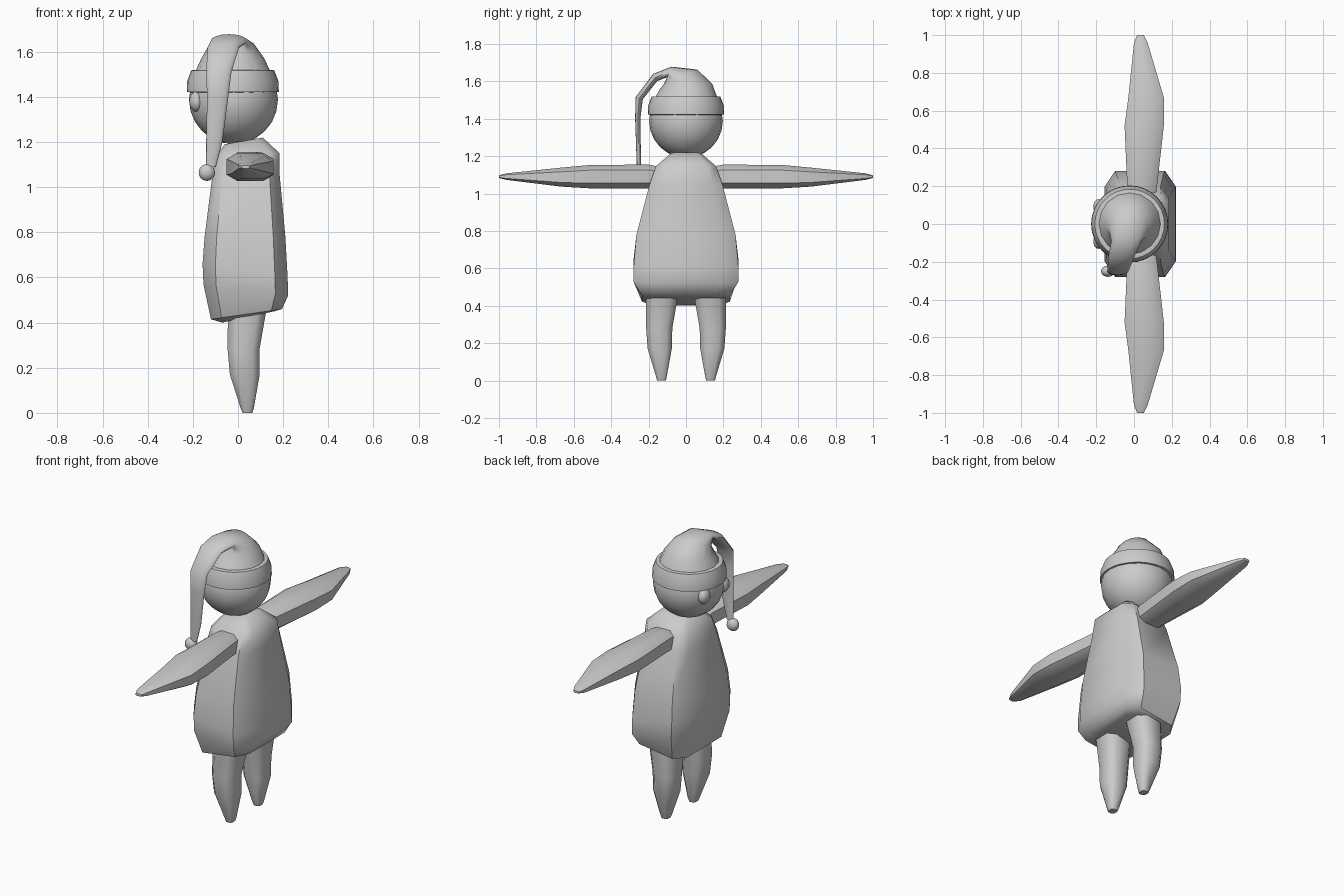
import bpy, bmesh
from math import cos, sin, pi
from mathutils import Vector

if "Cube" in bpy.data.objects:
    bpy.data.objects.remove(bpy.data.objects["Cube"])

def finish(obj, angle=50, mirror=False):
    bpy.ops.object.select_all(action='DESELECT')
    obj.select_set(True)
    bpy.context.view_layer.objects.active = obj
    bpy.ops.object.shade_smooth_by_angle(angle=angle * pi / 180)
    if mirror:
        m = obj.modifiers.new("Mirror", 'MIRROR')
        m.use_axis = (False, True, False)
    return obj

def loft(name, rings, angle=50, mirror=False):
    """Skin a list of equal-length point rings and cap both ends."""
    bm = bmesh.new()
    loops = [[bm.verts.new(p) for p in r] for r in rings]
    n = len(loops[0])
    for a, b in zip(loops, loops[1:]):
        for i in range(n):
            j = (i + 1) % n
            bm.faces.new((a[i], a[j], b[j], b[i]))
    bm.faces.new(loops[0])
    bm.faces.new(loops[-1])
    bmesh.ops.recalc_face_normals(bm, faces=bm.faces)
    me = bpy.data.meshes.new(name)
    bm.to_mesh(me)
    bm.free()
    obj = bpy.data.objects.new(name, me)
    bpy.context.collection.objects.link(obj)
    return finish(obj, angle, mirror)

def octagon(a0, a1, b0, b1, cut):
    """Chamfered rectangle; cut is the share of each side removed per corner."""
    ca, cb = (a1 - a0) * cut, (b1 - b0) * cut
    return [(a0 + ca, b0), (a1 - ca, b0), (a1, b0 + cb), (a1, b1 - cb),
            (a1 - ca, b1), (a0 + ca, b1), (a0, b1 - cb), (a0, b0 + cb)]

def ellipsoid(name, loc, size, seg=20, rings=12, mirror=False):
    bm = bmesh.new()
    bmesh.ops.create_uvsphere(bm, u_segments=seg, v_segments=rings, radius=1)
    for v in bm.verts:
        v.co = Vector(loc) + v.co * Vector(size)
    me = bpy.data.meshes.new(name)
    bm.to_mesh(me)
    bm.free()
    obj = bpy.data.objects.new(name, me)
    bpy.context.collection.objects.link(obj)
    return finish(obj, 60, mirror)

# Body: x front, x back, half width, z front, z back
body = []
for xf, xb, w, zf, zb in [(-.07, .16, .19, .40, .45), (-.12, .195, .235, .415, .46),
                          (-.153, .222, .28, .57, .52), (-.157, .22, .28, .66, .60),
                          (-.148, .21, .265, .78, .78), (-.115, .185, .195, 1.04, 1.05),
                          (-.10, .185, .16, 1.13, 1.15), (-.06, .11, .08, 1.19, 1.22)]:
    body.append([(x, y, zf + (zb - zf) * (x - xf) / (xb - xf))
                 for x, y in octagon(xf, xb, -w, w, .15)])
loft("body", body)

# Arms: y, x range, z range
arm = []
for y, x0, x1, z0, z1 in [(.13, -.03, .11, 1.035, 1.14), (.2, -.036, .122, 1.028, 1.155),
                          (.52, -.05, .158, 1.028, 1.152), (.67, -.03, .158, 1.037, 1.138),
                          (.96, .0, .072, 1.073, 1.108), (1.0, .016, .052, 1.083, 1.097)]:
    arm.append([(x, y, z) for x, z in octagon(x0, x1, z0, z1, .22)])
loft("arm", arm, mirror=True)

# Legs: z, x range, y range
leg = []
for z, x0, x1, y0, y1 in [(.52, -.045, .14, .04, .215), (.44, -.045, .123, .045, .213),
                          (.28, -.046, .095, .073, .213), (.17, -.036, .096, .076, .205),
                          (.02, .012, .07, .103, .16), (0, .02, .063, .108, .155)]:
    leg.append([(x, y, z) for x, y in octagon(x0, x1, y0, y1, .22)])
loft("leg", leg, mirror=True)

# Head and eyes
ellipsoid("head", (-.02, 0, 1.388), (.197, .197, .197))
ellipsoid("eye", (-.185, .092, 1.38), (.031, .04, .045), 14, 10, mirror=True)

# Hat band
def circle(r, z, n=32):
    return [(-.023 + r * cos(2 * pi * i / n), r * sin(2 * pi * i / n), z) for i in range(n)]
loft("hat_band", [circle(r, z) for r, z in [(.185, 1.42), (.204, 1.422), (.202, 1.47),
                                            (.184, 1.518), (.165, 1.52)]], 35)

# Drooping hat: centre, cross-axis direction (y, z), half width, half thickness
hat = []
for c, v, w, t in [((-.023, 0, 1.50), (1, 0), .172, .172),
                   ((-.023, 0, 1.57), (1, .1), .14, .142),
                   ((-.028, -.03, 1.622), (.9, .4), .105, .10),
                   ((-.04, -.09, 1.65), (.35, .93), .08, .03),
                   ((-.065, -.165, 1.62), (-.5, .85), .07, .022),
                   ((-.085, -.25, 1.51), (-1, .3), .056, .02),
                   ((-.09, -.258, 1.40), (-1, 0), .047, .014),
                   ((-.105, -.253, 1.20), (-1, 0), .036, .012),
                   ((-.12, -.25, 1.09), (-1, 0), .022, .011)]:
    axis = Vector((0, *v)).normalized()
    hat.append([Vector(c) + Vector((w * cos(k * pi / 8), 0, 0)) + axis * t * sin(k * pi / 8)
                for k in range(16)])
loft("hat", hat, 60)

# Hat bobble
ellipsoid("bobble", (-.138, -.25, 1.065), (.037, .03, .037), 14, 10)
